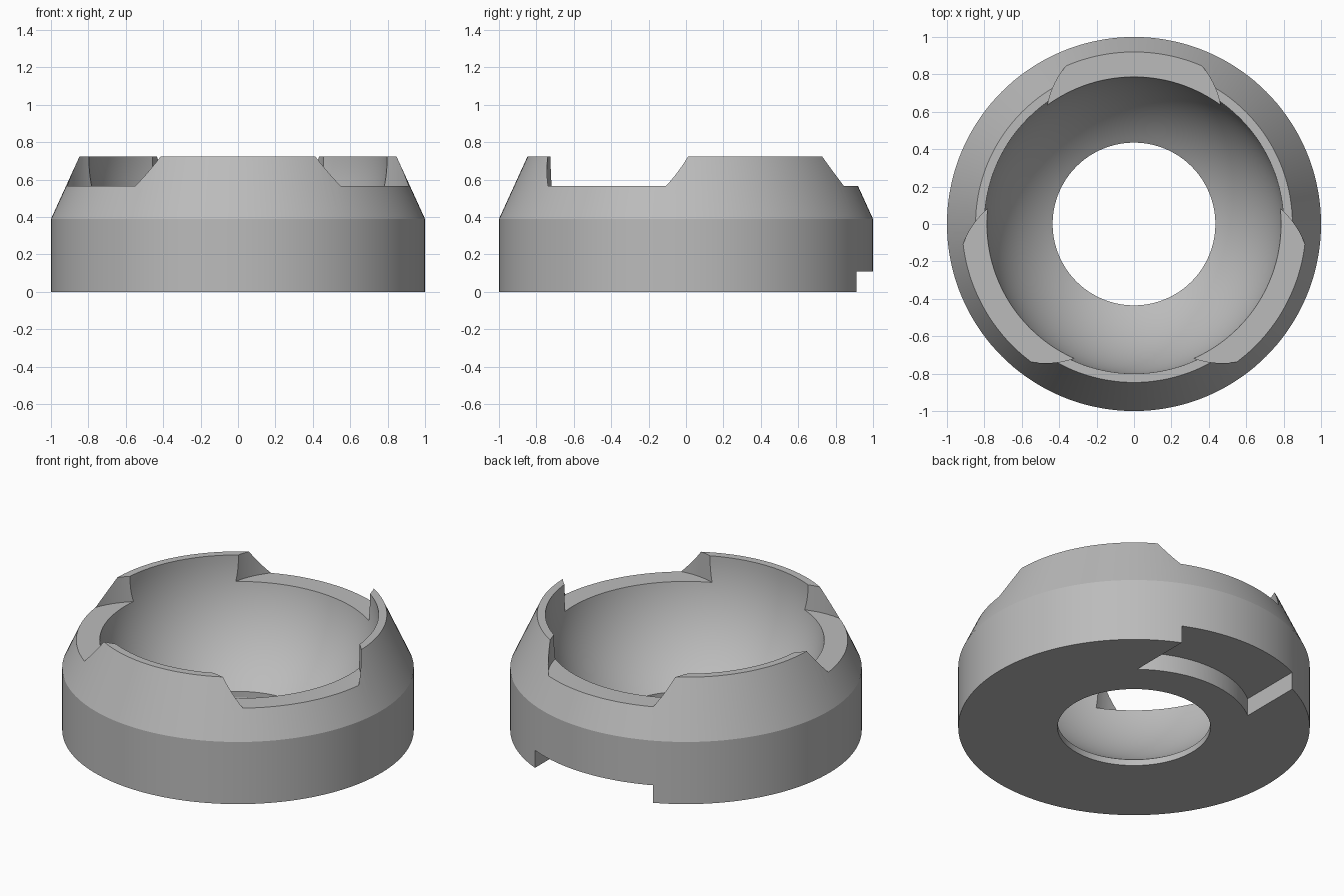
import bpy, bmesh
from math import sin, cos, acos, sqrt, radians, pi
from mathutils import Matrix, Vector

default = bpy.data.objects.get("Cube")
if default:
    bpy.data.objects.remove(default, do_unlink=True)

grey = bpy.data.materials.new("plain_grey")
grey.use_nodes = True
grey.diffuse_color = (0.5, 0.5, 0.5, 1)
grey.node_tree.nodes["Principled BSDF"].inputs["Base Color"].default_value = (0.5, 0.5, 0.5, 1)

SEAT_R, SEAT_Z = 0.8, 0.71      # spherical seat
HOLE_R, TOP_Z = 0.435, 0.725
NOTCH_Z = 0.565


def finish(name, bm):
    bmesh.ops.remove_doubles(bm, verts=bm.verts, dist=1e-5)
    bmesh.ops.recalc_face_normals(bm, faces=bm.faces)
    mesh = bpy.data.meshes.new(name)
    bm.to_mesh(mesh)
    bm.free()
    mesh.materials.append(grey)
    obj = bpy.data.objects.new(name, mesh)
    bpy.context.collection.objects.link(obj)
    return obj


def lathe(name, profile, steps, closed):
    """Spin an (r, z) profile around z."""
    bm = bmesh.new()
    verts = [bm.verts.new((r, 0, z)) for r, z in profile]
    pairs = list(zip(verts, verts[1:]))
    if closed:
        pairs.append((verts[-1], verts[0]))
    edges = [bm.edges.new(p) for p in pairs]
    bmesh.ops.spin(bm, geom=verts + edges, cent=(0, 0, 0), axis=(0, 0, 1),
                   angle=2 * pi, steps=steps, use_merge=True)
    return finish(name, bm)


def prism(name, outline, z0, z1):
    """Extrude an (x, y) outline from z0 to z1."""
    bm = bmesh.new()
    face = bm.faces.new([bm.verts.new((x, y, z0)) for x, y in outline])
    new = bmesh.ops.extrude_face_region(bm, geom=[face])["geom"]
    bmesh.ops.translate(bm, vec=Vector((0, 0, z1 - z0)),
                        verts=[v for v in new if isinstance(v, bmesh.types.BMVert)])
    return finish(name, bm)


def cut(target, cutter):
    cutter.hide_render = True
    mod = target.modifiers.new("cut", 'BOOLEAN')
    mod.operation = 'DIFFERENCE'
    mod.solver = 'EXACT'
    mod.object = cutter
    bpy.context.view_layer.objects.active = target
    bpy.ops.object.modifier_apply(modifier=mod.name)
    bpy.data.objects.remove(cutter, do_unlink=True)


# Ring body with a tapered outside and a spherical seat inside
end = acos(HOLE_R / SEAT_R)
seat = [(SEAT_R * cos(end * i / 24), SEAT_Z - SEAT_R * sin(end * i / 24)) for i in range(25)]
profile = [(HOLE_R, 0), (1, 0), (1, 0.39), (0.847, TOP_Z), (SEAT_R, TOP_Z)] + seat
body = lathe("socket_ring", profile, 144, True)

# Three rounded notches in the rim
for angle in (-30, 90, 210):
    a = radians(angle)
    cx, cy = 0.547 * cos(a), 0.547 * sin(a)
    circle = [(cx + 0.47 * cos(2 * pi * i / 96 + a), cy + 0.47 * sin(2 * pi * i / 96 + a))
              for i in range(96)]
    cut(body, prism("rim_notch_cutter", circle, NOTCH_Z, 1))

# Three stepped pockets in the seat, tilted down and outward
for angle in (-90, 30, 150):
    pocket = lathe("pocket_cutter", [(0, 0.5), (0.19, 0.5), (0.19, 0.8), (0.16, 0.8),
                                     (0.16, 1.03), (0, 1.03)], 48, False)
    pocket.data.transform(Matrix.Rotation(radians(angle), 4, 'Z')
                          @ Matrix.Rotation(radians(120), 4, 'Y'))
    cut(body, pocket)

# Slot under the back, with a curved inner wall
half, inner = 0.41, 0.66
start = acos(half / inner)
arc = [(inner * cos(start + (pi - 2 * start) * i / 24),
        inner * sin(start + (pi - 2 * start) * i / 24)) for i in range(25)]
cut(body, prism("back_slot_cutter", arc + [(-half, 1.2), (half, 1.2)], -0.2, 0.11))

bpy.ops.object.select_all(action='DESELECT')
body.select_set(True)
bpy.context.view_layer.objects.active = body
bpy.ops.object.shade_smooth_by_angle(angle=radians(20))
